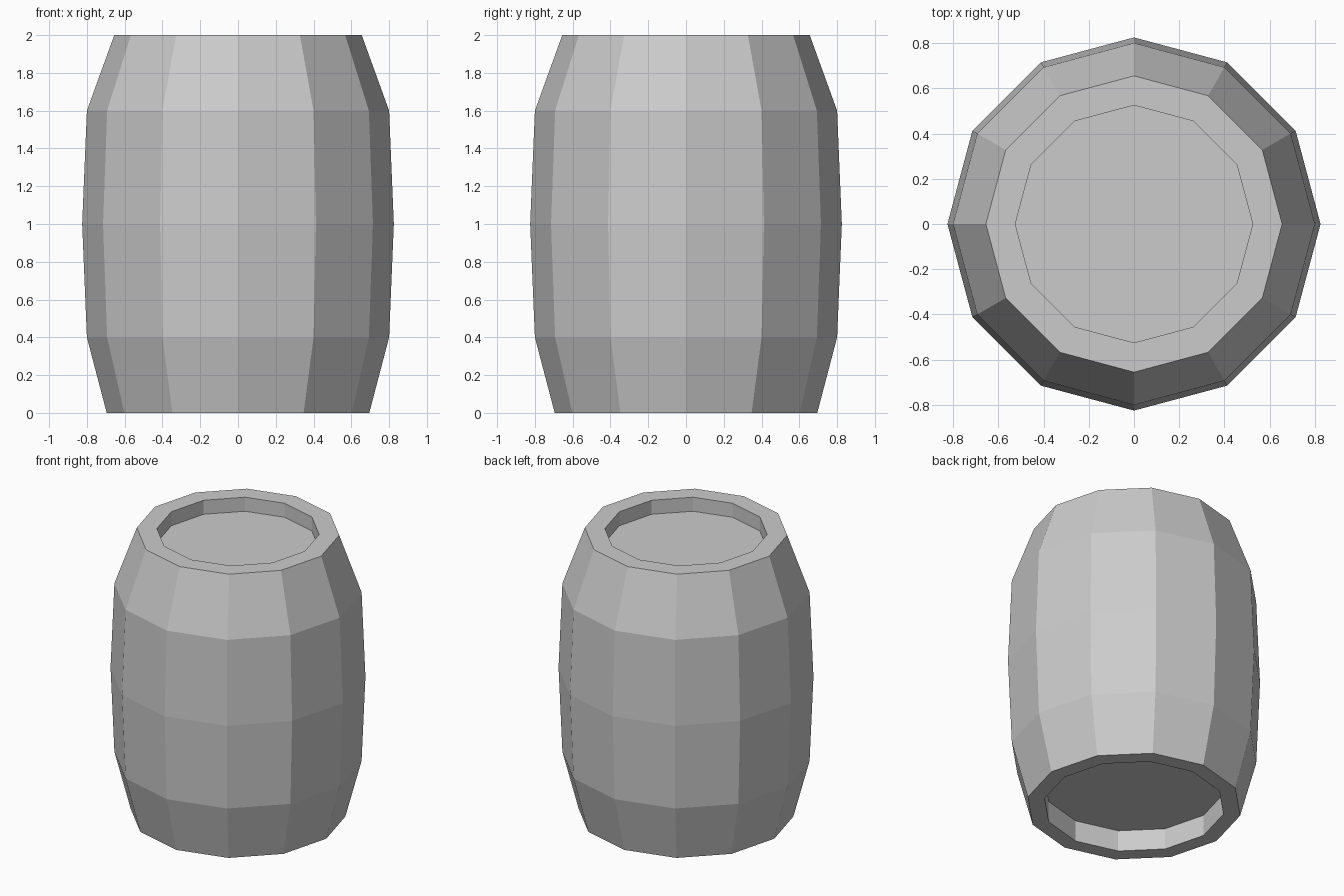
import bpy, bmesh
from math import cos, sin, tau

if "Cube" in bpy.data.objects:
    bpy.data.objects.remove(bpy.data.objects["Cube"])

SIDES = 12

# Barrel profile (radius, height): bottom recess, bulging staves, top recess
profile = [(0.585, 0.15), (0.585, 0), (0.695, 0), (0.80, 0.40), (0.825, 1.0),
           (0.80, 1.60), (0.655, 2.0), (0.525, 2.0), (0.525, 1.90)]

bm = bmesh.new()
rings = [[bm.verts.new((r * cos(tau * i / SIDES), r * sin(tau * i / SIDES), z))
          for i in range(SIDES)] for r, z in profile]

# Flat-sided walls
for a, b in zip(rings, rings[1:]):
    for i in range(SIDES):
        j = (i + 1) % SIDES
        bm.faces.new((a[i], a[j], b[j], b[i]))

# Recessed bottom and lid
bm.faces.new(rings[0][::-1])
bm.faces.new(rings[-1])
bmesh.ops.recalc_face_normals(bm, faces=bm.faces)

mesh = bpy.data.meshes.new("barrel")
bm.to_mesh(mesh)
bm.free()
bpy.context.collection.objects.link(bpy.data.objects.new("barrel", mesh))
